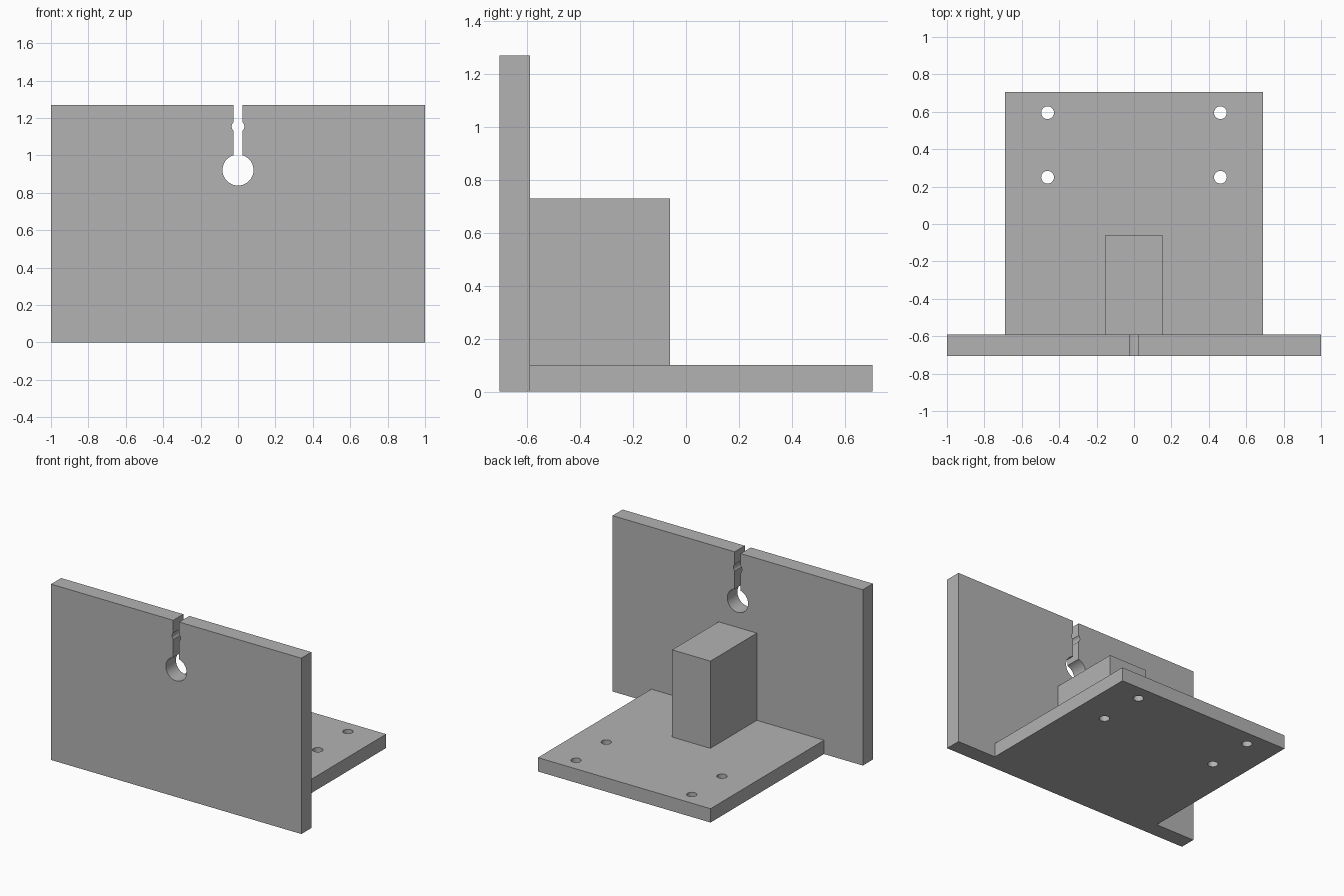
import bpy
from math import pi, radians

default = bpy.data.objects.get("Cube")
if default:
    bpy.data.objects.remove(default, do_unlink=True)

grey = bpy.data.materials.new("plain grey")
grey.use_nodes = True
colour = (0.45, 0.45, 0.45, 1)
grey.diffuse_color = colour
grey.node_tree.nodes["Principled BSDF"].inputs["Base Color"].default_value = colour


def box(name, x, y, z):
    """Box from (min, max) pairs on each axis."""
    spans = (x, y, z)
    bpy.ops.mesh.primitive_cube_add(size=1, location=[(a + b) / 2 for a, b in spans])
    ob = bpy.context.object
    ob.name = name
    ob.scale = [b - a for a, b in spans]
    bpy.ops.object.transform_apply(location=False, rotation=False, scale=True)
    ob.data.materials.append(grey)
    return ob


def cylinder(name, radius, location, rotation=(0, 0, 0)):
    bpy.ops.mesh.primitive_cylinder_add(vertices=48, radius=radius, depth=0.4,
                                        location=location, rotation=rotation)
    ob = bpy.context.object
    ob.name = name
    ob.data.materials.append(grey)
    return ob


def cut(target, cutters):
    """Subtract each cutter, then remove it."""
    bpy.ops.object.select_all(action="DESELECT")
    target.select_set(True)
    bpy.context.view_layer.objects.active = target
    for cutter in cutters:
        cutter.hide_render = True
        mod = target.modifiers.new("cut", "BOOLEAN")
        mod.operation = "DIFFERENCE"
        mod.solver = "EXACT"
        mod.object = cutter
        bpy.ops.object.modifier_apply(modifier=mod.name)
        bpy.data.objects.remove(cutter, do_unlink=True)
    bpy.ops.object.shade_smooth_by_angle(angle=radians(30))


FRONT, JOINT, BACK = -0.705, -0.59, 0.705
PLATE_TOP, BASE_TOP = 1.27, 0.1

# Upright plate with a keyhole slot and a small round notch in the slot
plate = box("front_plate", (-1, 1), (FRONT, JOINT), (0, PLATE_TOP))
mid_y = (FRONT + JOINT) / 2
sideways = (pi / 2, 0, 0)
cut(plate, [
    box("slot_cutter", (-0.024, 0.024), (FRONT - 0.1, JOINT + 0.1), (0.92, 1.4)),
    cylinder("keyhole_cutter", 0.083, (0, mid_y, 0.922), sideways),
    cylinder("notch_cutter", 0.034, (0, mid_y, 1.155), sideways),
])

# Base plate with four mounting holes
base = box("base_plate", (-0.69, 0.69), (JOINT, BACK), (0, BASE_TOP))
cut(base, [cylinder("hole_cutter", 0.034, (x, y, BASE_TOP / 2))
           for x in (-0.462, 0.462) for y in (0.25, 0.595)])

# Support block behind the upright plate
box("support_block", (-0.153, 0.153), (JOINT, -0.06), (BASE_TOP, 0.73))
